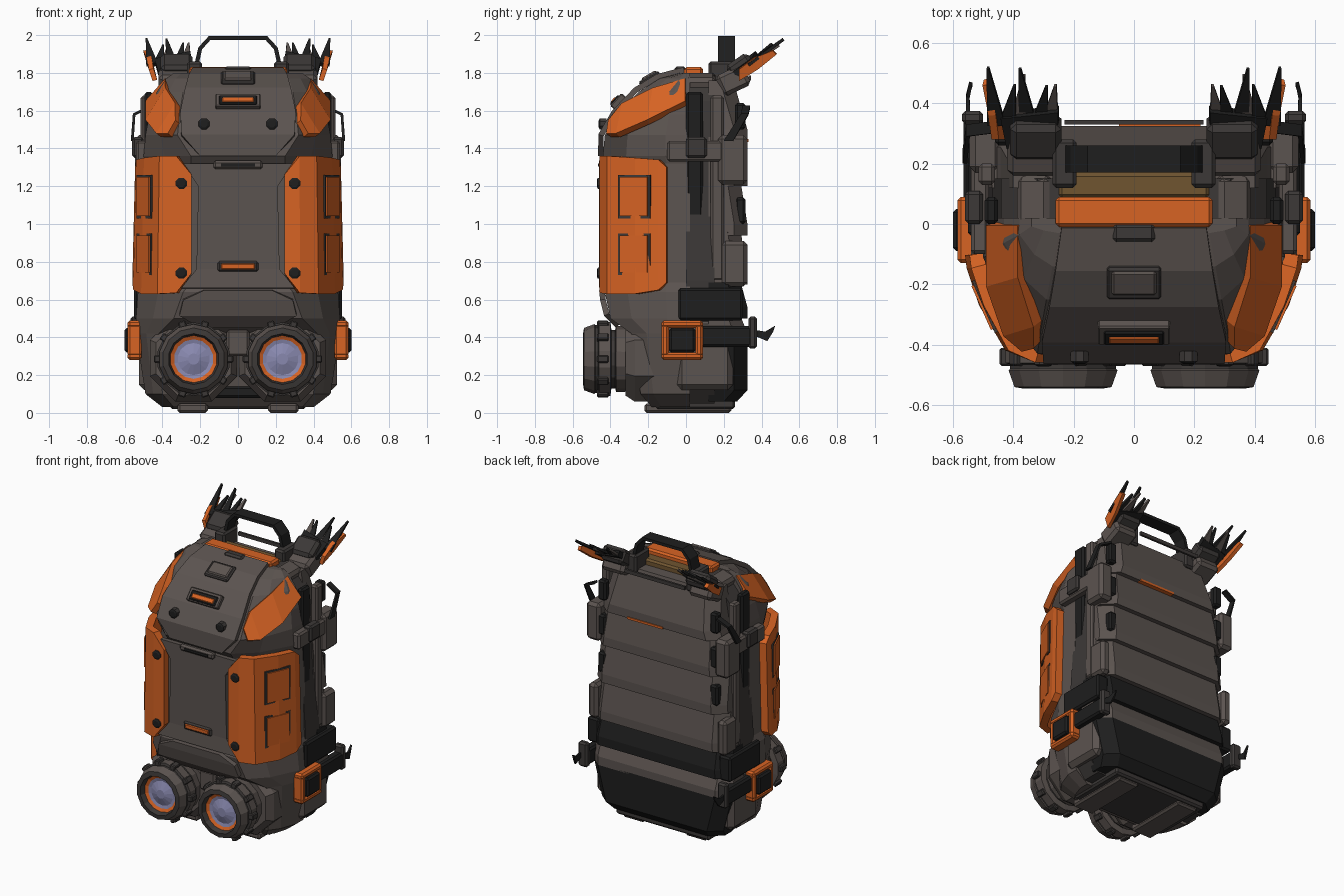
import bpy, bmesh, math, random
from mathutils import Vector, Matrix

random.seed(4)
if "Cube" in bpy.data.objects:
    bpy.data.objects.remove(bpy.data.objects["Cube"])

def material(name, rgb):
    m = bpy.data.materials.new(name)
    m.use_nodes = True
    m.diffuse_color = (*rgb, 1)
    m.node_tree.nodes["Principled BSDF"].inputs["Base Color"].default_value = (*rgb, 1)
    return m

GREY = material("warm grey fabric", (0.105, 0.087, 0.079))
DARK = material("dark grey trim", (0.045, 0.04, 0.038))
BLACK = material("black webbing", (0.013, 0.013, 0.013))
ORANGE = material("orange shell", (0.68, 0.125, 0.017))
GLASS = material("blue lens glass", (0.25, 0.25, 0.43))
OLIVE = material("olive lining", (0.16, 0.09, 0.03))

def finish(name, bm, mats, mirror=False, bevel=0, thick=0):
    bmesh.ops.recalc_face_normals(bm, faces=bm.faces)
    me = bpy.data.meshes.new(name)
    bm.to_mesh(me)
    bm.free()
    ob = bpy.data.objects.new(name, me)
    bpy.context.collection.objects.link(ob)
    for m in mats:
        me.materials.append(m)
    if thick:
        s = ob.modifiers.new("thickness", "SOLIDIFY")
        s.thickness, s.offset = thick, 0
    if bevel:
        b = ob.modifiers.new("chamfer", "BEVEL")
        b.width, b.segments = bevel, 1
    if mirror:
        ob.modifiers.new("mirror", "MIRROR").use_mirror_merge = False
    return ob

def box(name, lo, hi, mat, mirror=False, bevel=0.012, tilt=0, axis="X"):
    bm = bmesh.new()
    lo, hi = Vector(lo), Vector(hi)
    bmesh.ops.create_cube(bm, size=1)
    bmesh.ops.scale(bm, vec=hi - lo, verts=bm.verts)
    bmesh.ops.rotate(bm, matrix=Matrix.Rotation(math.radians(tilt), 3, axis), verts=bm.verts)
    bmesh.ops.translate(bm, vec=(lo + hi) / 2, verts=bm.verts)
    return finish(name, bm, [mat], mirror, bevel)

def loft(name, rings, mat, mirror=False):
    """Skin closed rings of points and cap both ends."""
    bm = bmesh.new()
    rows = [[bm.verts.new(p) for p in r] for r in rings]
    n = len(rows[0])
    for a, b in zip(rows, rows[1:]):
        for i in range(n):
            bm.faces.new((a[i], a[(i + 1) % n], b[(i + 1) % n], b[i]))
    bm.faces.new(rows[0])
    bm.faces.new(rows[-1])
    return finish(name, bm, [mat], mirror)

def ribbon(name, pairs, mat, thick=0.03, mirror=False, rim=0.0):
    """Curved plate through pairs of edge points, with a dark rim."""
    bm = bmesh.new()
    rows = [[bm.verts.new(p) for p in pair] for pair in pairs]
    for a, b in zip(rows, rows[1:]):
        bm.faces.new((a[0], a[1], b[1], b[0]))
    if rim:
        bmesh.ops.recalc_face_normals(bm, faces=bm.faces)
        out = bmesh.ops.inset_region(bm, faces=bm.faces[:], thickness=rim, use_even_offset=True)
        for f in out["faces"]:
            f.material_index = 1
    return finish(name, bm, [mat, DARK], mirror, 0, thick)

def symmetric(half, z):
    return [(x, y, z) for x, y in half] + [(-x, y, z) for x, y in reversed(half)]

# Front shell: height, front y, front half width, side half width
shell = [(0.03, -0.18, 0.34, 0.40), (0.1, -0.24, 0.40, 0.49), (0.42, -0.29, 0.42, 0.54),
         (0.5, -0.40, 0.34, 0.54), (0.64, -0.43, 0.29, 0.53), (0.69, -0.41, 0.25, 0.51),
         (1.32, -0.41, 0.25, 0.49), (1.36, -0.44, 0.25, 0.50), (1.47, -0.43, 0.32, 0.49),
         (1.58, -0.36, 0.31, 0.47), (1.7, -0.25, 0.29, 0.43), (1.77, -0.14, 0.27, 0.38),
         (1.80, -0.03, 0.25, 0.34)]
loft("front_shell", [symmetric([(a, f), (a * 0.45 + w * 0.55, f * 0.72), (w, f * 0.25), (w, 0.02)], z)
                     for z, f, a, w in shell], GREY)

# Recessed core and collar between the shell and the back pad
loft("core", [symmetric([(w, 0.0), (w, 0.15)], z) for z, w in
              ((0.05, 0.42), (0.15, 0.5), (0.7, 0.52), (1.4, 0.47), (1.65, 0.44), (1.79, 0.32))], DARK)
box("top_collar", (-0.26, -0.01, 1.72), (0.26, 0.09, 1.83), ORANGE)
box("collar_lining", (-0.25, 0.085, 1.7), (0.25, 0.17, 1.8), OLIVE)
box("collar_shoulder", (0.26, -0.005, 1.68), (0.38, 0.16, 1.79), GREY, True, 0.02, 18, "Y")

# Back pad: overlapping slats, each thicker at its lower edge
slats = [(1.44, 1.76, 0.46, 0.40, GREY), (1.2, 1.46, 0.49, 0.47, GREY), (0.94, 1.22, 0.5, 0.49, GREY),
         (0.68, 0.96, 0.51, 0.5, GREY), (0.5, 0.69, 0.53, 0.52, BLACK), (0.36, 0.51, 0.53, 0.53, GREY),
         (0.06, 0.37, 0.44, 0.53, BLACK)]
for i, (z0, z1, w0, w1, mat) in enumerate(slats):
    y0, y1 = (0.27, 0.325) if i == 6 else (0.325, 0.29 if i else 0.25)
    loft(f"back_slat_{i + 1}", [symmetric([(w, 0.12), (w, y - 0.07), (w - 0.08, y)], z)
                               for z, w, y in ((z0, w0, y0), (z0 + 0.06, w0 * 0.7 + w1 * 0.3, 0.325), (z1, w1, y1))], mat)
for z in (1.0, 1.26, 1.5):
    box("back_edge_strap", (0.40, 0.26, z), (0.46, 0.315, z + 0.14), BLACK, True)
box("top_orange_piping", (-0.05, 0.3, 1.435), (0.22, 0.331, 1.45), ORANGE, False, 0)
box("lower_side_block", (0.44, -0.05, 0.12), (0.525, 0.25, 0.5), GREY, True, 0.03)
box("base_plate", (-0.36, -0.16, 0.02), (0.36, 0.26, 0.09), DARK)
box("base_foot", (0.16, -0.22, 0.0), (0.32, 0.24, 0.05), GREY, True)

# Orange side armour with raised frames
ribbon("side_panel", [((0.245, -0.435, 0.74), (0.245, -0.435, 1.26)), ((0.32, -0.435, 0.635), (0.32, -0.435, 1.36)),
                      ((0.41, -0.40, 0.63), (0.40, -0.40, 1.36)), ((0.49, -0.26, 0.63), (0.475, -0.26, 1.35)),
                      ((0.53, -0.14, 0.65), (0.515, -0.14, 1.34)), ((0.535, -0.1, 0.69), (0.52, -0.1, 1.3))],
       ORANGE, 0.05, True, 0.013)
def on_panel(t, z, off):
    a, b = Vector((0.41, -0.40, z)), Vector((0.525, -0.14, z))
    return a.lerp(b, t) + Vector((0.9, -0.42, 0)) * off
for z0, z1 in ((0.73, 0.95), (1.03, 1.26)):
    for name, t0, t1, off, mat, pad in (("panel_groove", 0.2, 0.86, 0.022, DARK, 0),
                                        ("panel_pad", 0.25, 0.81, 0.03, ORANGE, 0.012)):
        ribbon(name, [(on_panel(t, z0 + pad, off), on_panel(t, z1 - pad, off)) for t in (t0, t1)], mat, 0.018, True)
ribbon("upper_side_panel", [((0.37, 0.0, 1.76), (0.475, 0.0, 1.64)), ((0.37, -0.17, 1.71), (0.475, -0.2, 1.54)),
                            ((0.32, -0.33, 1.63), (0.42, -0.36, 1.47)), ((0.32, -0.40, 1.54), (0.36, -0.41, 1.47))],
       ORANGE, 0.04, True, 0.012)

# Front plates
def span(rows):
    return [((-x, y, z), (x, y, z)) for x, y, z in rows]
ribbon("upper_front_plate", span([(0.2, -0.45, 1.36), (0.3, -0.45, 1.47), (0.305, -0.38, 1.59), (0.28, -0.265, 1.71),
                                  (0.26, -0.15, 1.78), (0.24, -0.01, 1.815)]), GREY, 0.03, False, 0.012)
ribbon("centre_front_plate", span([(0.3, -0.435, 0.66), (0.22, -0.425, 0.76), (0.21, -0.425, 1.2), (0.29, -0.425, 1.32)]),
       GREY, 0.03, False, 0.01)
ribbon("lower_front_plate", span([(0.2, -0.36, 0.46), (0.31, -0.42, 0.52), (0.29, -0.44, 0.6), (0.18, -0.445, 0.65)]),
       GREY, 0.03, False, 0.01)
box("grab_slot", (-0.13, -0.46, 1.29), (0.13, -0.42, 1.335), GREY)
box("grab_slot_gap", (-0.09, -0.465, 1.305), (0.09, -0.44, 1.32), BLACK, False, 0)
box("lower_vent_frame", (-0.11, -0.45, 0.745), (0.11, -0.42, 0.805), DARK)
box("lower_vent", (-0.09, -0.457, 0.76), (0.09, -0.43, 0.79), ORANGE, False, 0.005)
for name, size, off, mat in (("upper_vent_frame", (0.12, 0.045), 0.0, GREY), ("upper_vent_gap", (0.1, 0.033), 0.01, BLACK),
                             ("upper_vent", (0.085, 0.018), 0.016, ORANGE)):
    x, h = size
    box(name, (-x, -0.38 - off, 1.64 - h), (x, -0.32 - off, 1.64 + h), mat, False, 0.006, -42)
for name, x, h, z, mat in (("hatch_frame", 0.09, 0.06, 1.765, DARK), ("hatch_lid", 0.075, 0.045, 1.775, GREY)):
    box(name, (-x, -0.19 - h, z - 0.02), (x, -0.19 + h, z + 0.02), mat, False, 0.008, 30)
box("crest_tab", (-0.07, -0.06, 1.8), (0.07, 0.0, 1.835), DARK)

# Turned parts facing forward: profile of (radius, y, material index)
def turned(name, x, z, profile, mats, sides):
    bm = bmesh.new()
    rows = []
    for r, y, _ in profile:
        rows.append([bm.verts.new((x + r * math.cos(a), y, z + r * math.sin(a)))
                     for a in [math.tau * (i + 0.5) / sides for i in range(sides)]])
    for a, b, (_, _, k) in zip(rows, rows[1:], profile[1:]):
        for i in range(sides):
            bm.faces.new((a[i], a[(i + 1) % sides], b[(i + 1) % sides], b[i])).material_index = k
    bm.faces.new(rows[0])
    bm.faces.new(rows[-1]).material_index = profile[-1][2]
    return finish(name, bm, mats, True)

turned("lens_housing", 0.235, 0.29, [(0.25, -0.15, 0), (0.25, -0.27, 0), (0.215, -0.32, 0)], [GREY], 8)
turned("lens_barrel", 0.235, 0.285, [(0.17, -0.25, 0), (0.175, -0.37, 0), (0.155, -0.375, 1), (0.155, -0.395, 1),
       (0.195, -0.4, 0), (0.195, -0.46, 0), (0.18, -0.465, 1), (0.18, -0.48, 1), (0.185, -0.485, 0), (0.165, -0.54, 0),
       (0.135, -0.545, 1), (0.125, -0.51, 1), (0.105, -0.5, 2), (0.085, -0.495, 3), (0.03, -0.515, 3)],
       [GREY, DARK, ORANGE, GLASS], 14)
for i in range(10):
    a = math.tau * i / 10
    x, z = 0.235 + 0.19 * math.cos(a), 0.285 + 0.19 * math.sin(a)
    box("lens_grip", (x - 0.02, -0.47, z - 0.02), (x + 0.02, -0.41, z + 0.02), DARK, True, 0.006, -math.degrees(a), "Y")
box("lens_bridge", (-0.06, -0.34, 0.3), (0.06, -0.2, 0.44), GREY)
box("lens_bridge_base", (-0.17, -0.26, 0.08), (0.17, -0.15, 0.14), BLACK)
for x, y, z in ((0.3, -0.46, 1.215), (0.3, -0.46, 0.74), (0.18, -0.45, 1.53)):
    turned("screw", x, z, [(0.032, y + 0.03, 0), (0.032, y - 0.006, 0), (0.02, y - 0.012, 1)], [DARK, BLACK], 8)

# Side straps, buckles and hip mounts
box("side_webbing", (0.45, 0.0, 0.98), (0.495, 0.09, 1.7), BLACK, True)
box("side_rail", (0.46, 0.13, 0.7), (0.515, 0.2, 1.68), GREY, True)
box("side_strap", (0.48, -0.1, 1.33), (0.54, 0.2, 1.44), GREY, True)
box("side_buckle", (0.5, 0.0, 1.35), (0.56, 0.11, 1.46), DARK, True)
box("side_pouch", (0.44, 0.17, 1.21), (0.545, 0.325, 1.47), GREY, True, 0.02)
box("lower_pouch", (0.46, 0.19, 0.67), (0.53, 0.325, 0.91), GREY, True, 0.02)
box("hip_band", (0.46, -0.04, 0.49), (0.55, 0.3, 0.66), BLACK, True)
box("hip_strap", (0.5, 0.07, 0.35), (0.565, 0.36, 0.46), BLACK, True)
box("hip_buckle", (0.5, 0.33, 0.34), (0.57, 0.375, 0.51), DARK, True)
for lo, hi in (((-0.13, 0.28), (0.09, 0.32)), ((-0.13, 0.45), (0.09, 0.49)), ((-0.13, 0.3), (-0.09, 0.47)),
               ((0.05, 0.3), (0.09, 0.47))):
    box("hip_ring", (0.51, *lo), (0.585, *hi), ORANGE, True)
box("hip_ring_core", (0.5, -0.09, 0.32), (0.6, 0.05, 0.45), BLACK, True)
ribbon("hip_strap_end", [((0.55, 0.36, 0.41), (0.55, 0.36, 0.44)), ((0.55, 0.43, 0.38), (0.55, 0.42, 0.43)),
                         ((0.54, 0.46, 0.43), (0.54, 0.47, 0.46))], BLACK, 0.012, True)
box("upper_webbing_bar", (-0.23, 0.33, 1.76), (0.23, 0.345, 1.785), DARK, False, 0)

# Carry handle
arch = [(0.23, 1.8), (0.2, 1.93), (0.15, 1.985), (-0.15, 1.985), (-0.2, 1.93), (-0.23, 1.8)]
ribbon("carry_handle", [((x, 0.17, z), (x, 0.26, z)) for x, z in arch], BLACK, 0.022)
box("handle_mount", (0.19, 0.12, 1.72), (0.27, 0.28, 1.86), DARK, True)

# Torn shoulder straps with splayed ends
box("shoulder_strap_base", (0.25, 0.17, 1.7), (0.42, 0.33, 1.82), GREY, True, 0.02, 25)
box("shoulder_strap_block", (0.24, 0.22, 1.78), (0.41, 0.36, 1.88), DARK, True, 0.02, 35)
ribbon("shoulder_strap", [((0.25, 0.26, 1.81), (0.42, 0.26, 1.79)), ((0.25, 0.38, 1.9), (0.44, 0.36, 1.86))], BLACK, 0.04, True)
for i in range(6):
    x = 0.25 + i * 0.035
    tip = (x + random.uniform(-0.01, 0.06), random.uniform(0.45, 0.53), random.uniform(1.93, 1.99))
    ribbon("torn_strap_end", [((x, 0.33, 1.85), (x + 0.06, 0.33, 1.84)), (tip, (tip[0] + 0.008, tip[1], tip[2]))],
           GREY if i % 3 == 0 else BLACK, 0.016, True)
ribbon("orange_strap_edge", [((0.44, 0.28, 1.76), (0.46, 0.28, 1.82)), ((0.46, 0.38, 1.82), (0.47, 0.36, 1.88)),
                             ((0.485, 0.48, 1.9), (0.49, 0.46, 1.92))], ORANGE, 0.025, True)
ribbon("side_loop", [((0.47, 0.34, 1.62), (0.47, 0.3, 1.62)), ((0.55, 0.33, 1.58), (0.55, 0.29, 1.58)),
                     ((0.56, 0.25, 1.44), (0.56, 0.2, 1.44))], BLACK, 0.015, True)
